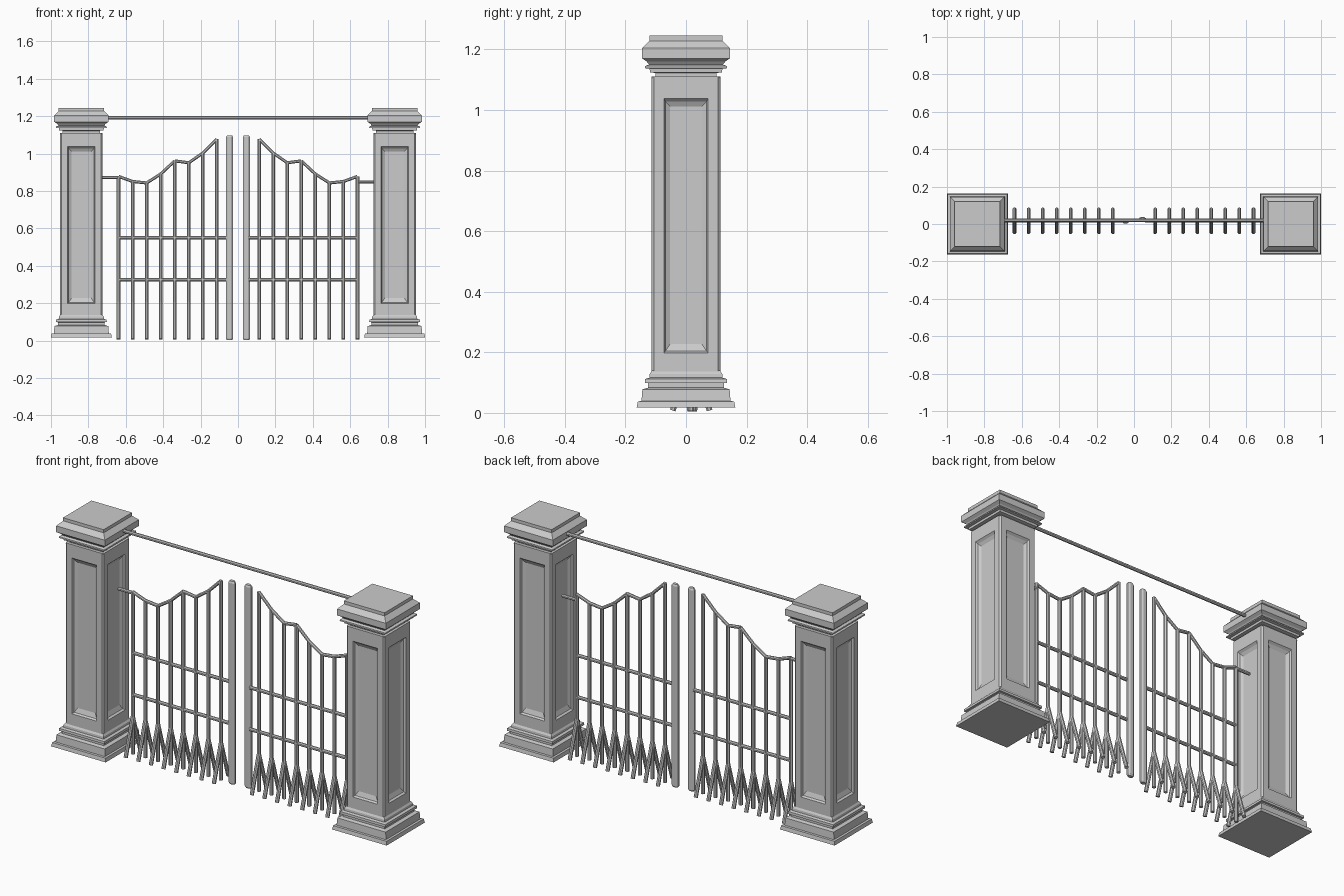
import bpy, bmesh, math
from mathutils import Vector, Matrix

if "Cube" in bpy.data.objects:
    bpy.data.objects.remove(bpy.data.objects["Cube"])

GATE_Y = 0.017
PILLAR_X = 0.8375


def make_object(name, bm):
    bmesh.ops.remove_doubles(bm, verts=bm.verts, dist=1e-5)
    bmesh.ops.recalc_face_normals(bm, faces=bm.faces)
    mesh = bpy.data.meshes.new(name)
    bm.to_mesh(mesh)
    bm.free()
    obj = bpy.data.objects.new(name, mesh)
    bpy.context.collection.objects.link(obj)
    return obj


def bridge(bm, a, b):
    n = len(a)
    for i in range(n):
        bm.faces.new((a[i], a[(i + 1) % n], b[(i + 1) % n], b[i]))


def square_loft(name, profile, x):
    """Stack of square rings given as (half width, z), capped both ends."""
    bm = bmesh.new()
    rings = [[bm.verts.new((x + sx * h, sy * h, z))
              for sx, sy in ((-1, -1), (1, -1), (1, 1), (-1, 1))]
             for h, z in profile]
    for a, b in zip(rings, rings[1:]):
        bridge(bm, a, b)
    bm.faces.new(rings[0])
    bm.faces.new(rings[-1])
    return make_object(name, bm)


def pillar_shaft(name, x):
    """Chamfered shaft with a recessed panel on each of its four sides."""
    # nested rectangles: half width, bottom, top, distance from the axis
    rects = [(0.106, 0.13, 1.112, 0.114), (0.073, 0.20, 1.04, 0.114),
             (0.068, 0.206, 1.03, 0.103), (0.052, 0.23, 1.013, 0.094)]
    bm = bmesh.new()
    outers = []
    for k in range(4):
        turn = Matrix.Translation((x, 0, 0)) @ Matrix.Rotation(k * math.pi / 2, 4, 'Z')
        loops = [[bm.verts.new(turn @ Vector(p)) for p in
                  ((-h, -d, lo), (h, -d, lo), (h, -d, hi), (-h, -d, hi))]
                 for h, lo, hi, d in rects]
        for a, b in zip(loops, loops[1:]):
            bridge(bm, a, b)
        bm.faces.new(loops[-1])
        outers.append(loops[0])
    for k in range(4):
        a, b = outers[k], outers[(k + 1) % 4]
        bm.faces.new((a[1], b[0], b[3], a[2]))
    for lo, hi in ((0, 1), (3, 2)):
        bm.faces.new([v for o in outers for v in (o[lo], o[hi])])
    return make_object(name, bm)


def rod(bm, p, q, r, sides=8):
    """Straight capped bar from p to q."""
    p, q = Vector(p), Vector(q)
    d = q - p
    m = (Matrix.Translation((p + q) / 2) @ d.to_track_quat('Z', 'Y').to_matrix().to_4x4()
         @ Matrix.Rotation(math.pi / sides, 4, 'Z'))
    bmesh.ops.create_cone(bm, cap_ends=True, segments=sides, radius1=r, radius2=r,
                          depth=d.length, matrix=m)


BASE = [(0.163, 0.02), (0.159, 0.04), (0.147, 0.041), (0.144, 0.08), (0.125, 0.085),
        (0.125, 0.1), (0.136, 0.101), (0.135, 0.114), (0.121, 0.118), (0.120, 0.13),
        (0.112, 0.142)]
CAP = [(0.112, 1.108), (0.100, 1.113), (0.100, 1.124), (0.119, 1.126), (0.120, 1.138),
       (0.136, 1.140), (0.135, 1.147), (0.122, 1.152), (0.130, 1.162), (0.145, 1.172),
       (0.145, 1.206), (0.121, 1.23), (0.121, 1.247)]
BAR_TOPS = [1.08, 1.005, 0.953, 0.963, 0.893, 0.845, 0.853, 0.88]

for side, s in (("left", -1), ("right", 1)):
    # pillar
    square_loft(side + "_pillar_base", BASE, s * PILLAR_X)
    pillar_shaft(side + "_pillar_shaft", s * PILLAR_X)
    square_loft(side + "_pillar_cap", CAP, s * PILLAR_X)

    # upright bars, each splitting into three prongs at the foot
    tops = [(s * (0.113 + 0.0751 * i), GATE_Y, z) for i, z in enumerate(BAR_TOPS)]
    bm = bmesh.new()
    for x, y, z in tops:
        rod(bm, (x, y, 0.008), (x, y, z), 0.0105)
        for t in (-1, 1):
            rod(bm, (x, y, 0.21), (x, y + t * 0.061, 0.01), 0.0105)
    make_object(side + "_gate_bars", bm)

    # wavy top rail
    bm = bmesh.new()
    for a, b in zip(tops, tops[1:]):
        rod(bm, a, b, 0.009)
    make_object(side + "_gate_top_rail", bm)

    # straight cross rails
    bm = bmesh.new()
    for z in (0.327, 0.552):
        rod(bm, (s * 0.06, GATE_Y, z), (s * 0.64, GATE_Y, z), 0.0095)
    make_object(side + "_gate_cross_rails", bm)

    # hinge arm to the pillar
    bm = bmesh.new()
    z = 0.875 if s < 0 else 0.85
    rod(bm, (s * 0.635, GATE_Y, z), (s * 0.724, GATE_Y, z), 0.009)
    make_object(side + "_hinge_arm", bm)

    # flattened meeting post with a chamfered tip
    bm = bmesh.new()
    y = 0.016 if s < 0 else 0.025
    rings = [[bm.verts.new((s * 0.045 + r * math.cos((i + .5) * math.pi / 4),
                            y + 0.68 * r * math.sin((i + .5) * math.pi / 4), z))
              for i in range(8)]
             for r, z in ((0.016, 0.006), (0.021, 0.014), (0.021, 1.09), (0.014, 1.1))]
    for a, b in zip(rings, rings[1:]):
        bridge(bm, a, b)
    bm.faces.new(rings[0])
    bm.faces.new(rings[-1])
    make_object(side + "_meeting_post", bm)

# overhead tie bar between the pillar caps
bm = bmesh.new()
rod(bm, (-0.70, 0.02, 1.193), (0.70, 0.02, 1.193), 0.0095)
make_object("overhead_bar", bm)
# lowest point rests on the ground
for obj in bpy.context.collection.objects:
    obj.location.z -= 0.002
